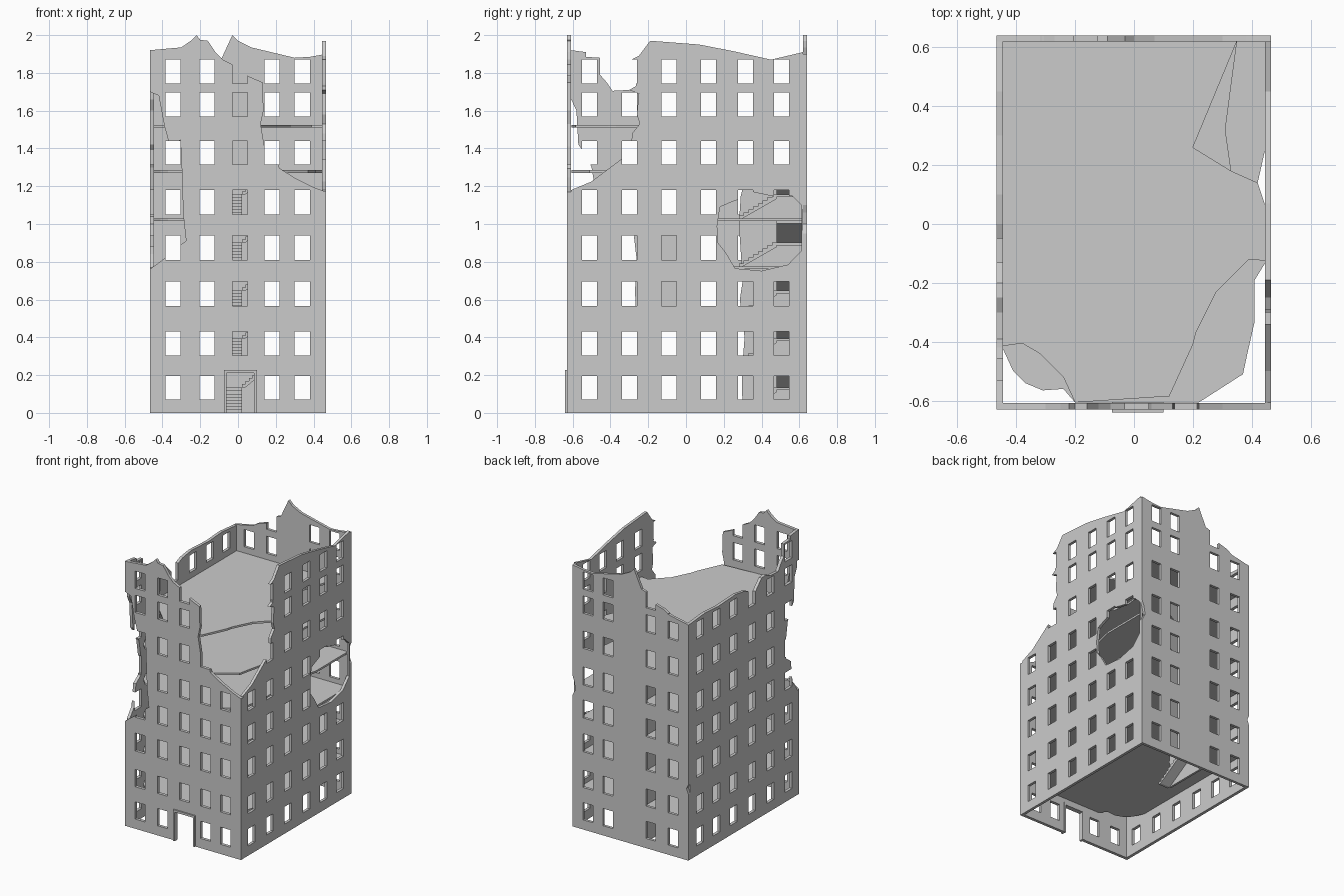
import bpy, bmesh

ROWS = [(.07, .195), (.305, .43), (.565, .695), (.81, .94),
        (1.05, 1.18), (1.315, 1.44), (1.57, 1.695), (1.745, 1.87)]
FRONT_COLS = [-.345, -.165, .01, .18, .34]
SIDE_COLS = [-.51, -.30, -.09, .12, .315, .505]
LEVELS = [.27, .52, .775, 1.03, 1.285, 1.525]
X, Y, Z = 0, 1, 2


def add_prism(bm, pts, axis, a, b):
    """Extrude a 2D outline from a to b along an axis."""
    def put(p, d):
        c = list(p)
        c.insert(axis, d)
        return bm.verts.new(c)
    lo = [put(p, a) for p in pts]
    hi = [put(p, b) for p in pts]
    n = len(pts)
    bm.faces.new(lo)
    bm.faces.new(hi[::-1])
    for i in range(n):
        j = (i + 1) % n
        bm.faces.new((lo[j], lo[i], hi[i], hi[j]))


def rect(u0, u1, v0, v1):
    return [(u0, v0), (u1, v0), (u1, v1), (u0, v1)]


def make(name, prisms):
    bm = bmesh.new()
    for p in prisms:
        add_prism(bm, *p)
    bmesh.ops.recalc_face_normals(bm, faces=bm.faces[:])
    me = bpy.data.meshes.new(name)
    bm.to_mesh(me)
    bm.free()
    ob = bpy.data.objects.new(name, me)
    bpy.context.collection.objects.link(ob)
    return ob


def cut(ob, outlines, axis, a, b):
    """Boolean a set of outlines out of an object and bake the result."""
    c = make("cutter", [(o, axis, a, b) for o in outlines])
    m = ob.modifiers.new("cut", 'BOOLEAN')
    m.operation, m.solver, m.object = 'DIFFERENCE', 'EXACT', c
    dg = bpy.context.evaluated_depsgraph_get()
    me = bpy.data.meshes.new_from_object(ob.evaluated_get(dg))
    ob.modifiers.clear()
    ob.data = me
    bpy.data.objects.remove(c)


def windows(cols, rows=ROWS, skip=()):
    return [rect(c - .04, c + .04, z0, z1) for c in cols
            for i, (z0, z1) in enumerate(rows) if (c, i) not in skip]


# front wall with two broken corners, windows and doorway
front = make("front_wall", [([
    (-.467, 0), (.465, 0), (.465, 1.17), (.4, 1.195), (.3, 1.245), (.22, 1.295),
    (.2, 1.36), (.14, 1.41), (.12, 1.53), (.135, 1.6), (.13, 1.75), (.06, 1.78),
    (-.02, 1.84), (-.08, 1.87), (-.12, 1.91), (-.16, 1.97), (-.2, 1.975),
    (-.22, 2.0), (-.25, 1.97), (-.3, 1.935), (-.467, 1.92), (-.467, 1.7),
    (-.42, 1.68), (-.39, 1.52), (-.36, 1.41), (-.305, 1.445), (-.298, 1.3),
    (-.29, 1.05), (-.275, .91), (-.31, .885), (-.38, .825), (-.467, .76)],
    Y, -.63, -.608)])
cut(front, windows(FRONT_COLS, skip={(.01, 0)}) + [rect(-.06, .085, -.05, .21)],
    Y, -.7, -.55)

# door surround
make("door_frame", [([(-.075, 0), (-.06, 0), (-.06, .21), (.085, .21), (.085, 0),
                      (.1, 0), (.1, .226), (-.075, .226)], Y, -.64, -.606)])

# back wall, no windows in the middle column
back = make("back_wall", [([
    (-.467, 0), (.465, 0), (.465, .95), (.44, 1.0), (.45, 1.06), (.465, 1.1),
    (.465, 1.9), (.38, 1.885), (.3, 1.88), (.07, 1.935), (0, 1.97), (-.03, 2.0),
    (-.09, 1.87), (-.15, 1.85), (-.2, 1.79), (-.27, 1.77), (-.32, 1.74),
    (-.467, 1.71), (-.467, .55), (-.452, .52), (-.467, .48)], Y, .62, .64)])
cut(back, windows([c for c in FRONT_COLS if c != .01]), Y, .55, .7)

# left wall, low ragged top and broken front corner
left = make("left_wall", [([
    (-.608, 0), (.62, 0), (.62, 1.71), (.45, 1.725), (.3, 1.715), (.1, 1.725),
    (0, 1.71), (-.13, 1.66), (-.2, 1.73), (-.25, 1.735), (-.3, 1.71),
    (-.39, 1.705), (-.42, 1.75), (-.455, 1.79), (-.455, 1.88), (-.53, 1.885),
    (-.53, 1.91), (-.608, 1.92), (-.608, 1.66), (-.58, 1.6), (-.57, 1.42),
    (-.54, 1.38), (-.5, 1.3), (-.48, 1.18), (-.48, 1.04), (-.535, 1.0),
    (-.555, .84), (-.608, .77)], X, -.467, -.445)])
cut(left, windows(SIDE_COLS), X, -.55, -.4)

# right wall, broken front corner and blast hole at the stairs
right = make("right_wall", [([
    (-.608, 0), (.62, 0), (.62, 1.91), (.45, 1.87), (.25, 1.915), (.07, 1.95),
    (-.19, 1.97), (-.25, 1.89), (-.31, 1.86), (-.27, 1.8), (-.265, 1.73),
    (-.3, 1.71), (-.25, 1.69), (-.26, 1.58), (-.245, 1.53), (-.285, 1.48),
    (-.29, 1.42), (-.34, 1.345), (-.4, 1.3), (-.5, 1.225), (-.608, 1.18)],
    X, .445, .465)])
cut(right, windows(SIDE_COLS), X, .4, .55)
cut(right, [[(.165, .99), (.18, 1.09), (.25, 1.12), (.28, 1.13), (.35, 1.17),
             (.47, 1.145), (.56, 1.15), (.612, 1.1), (.612, .86), (.54, .785),
             (.4, .752), (.26, .765), (.21, .85), (.17, .9)]], X, .4, .55)

# floor slabs: broken at the front corners and by the stairs hole
LOW_LEFT = [(-.447, -.42), (-.41, -.5), (-.37, -.54), (-.31, -.565), (-.24, -.56),
            (-.2, -.606)]
LOW_RIGHT = [(.22, -.606), (.37, -.51), (.385, -.44), (.41, -.33), (.41, -.19),
             (.447, -.13)]
TOP_LEFT = [(-.447, -.415), (-.38, -.405), (-.32, -.44), (-.24, -.52), (-.2, -.606)]
TOP_RIGHT = [(.12, -.585), (.2, -.41), (.21, -.37), (.28, -.23), (.39, -.12),
             (.447, -.125)]
HOLE = [(.447, .06), (.42, .14)]
TAILS = {5: [(.33, .18), (.2, .26), (.35, .622)],
         4: [(.33, .18), (.31, .32), (.35, .622)]}
for i, z in enumerate(LEVELS):
    top = i == 5
    tail = TAILS.get(i, [(.447, .26), (.447, .622)])
    outline = ((TOP_LEFT + TOP_RIGHT) if top else (LOW_LEFT + LOW_RIGHT)) \
        + HOLE + tail + [(-.447, .622)]
    make(f"floor_{i + 1}", [(outline, Z, z - .014, z)])


# stairs: one flight to the back, a landing, one flight to the right
def flight(start, z0, length, rise, n):
    pts = [(start, z0)]
    for k in range(n):
        s = start + length * k / n
        h = z0 + rise * (k + 1) / n
        pts += [(s, h), (start + length * (k + 1) / n, h)]
    return pts + [(start + length, z0 + rise - .025), (start + .02, z0)]


for i, z in enumerate([0] + LEVELS[:4]):
    h = LEVELS[i] - z
    mid = z + h / 2
    make(f"stairs_{i + 1}", [
        (flight(.28, z, .2, h / 2, 8), X, -.06, .02),
        (rect(-.06, .02, .48, .62), Z, mid - .015, mid),
        (flight(.02, mid, .15, h / 2 - .002, 8), Y, .48, .62)])

# inner partition beside the stairs, with a ragged front edge
make("stair_partition", [([
    (.3, 0), (.62, 0), (.62, 1.27), (.32, 1.27), (.29, 1.15), (.28, 1.0),
    (.29, .85), (.3, .7), (.285, .6), (.31, .4), (.295, .2)], X, -.075, -.06)])
make("inner_partition", [([
    (-.265, .522), (-.04, .522), (-.04, 1.012), (-.25, 1.012), (-.275, .93),
    (-.26, .8), (-.27, .65)], X, -.085, -.07)])
